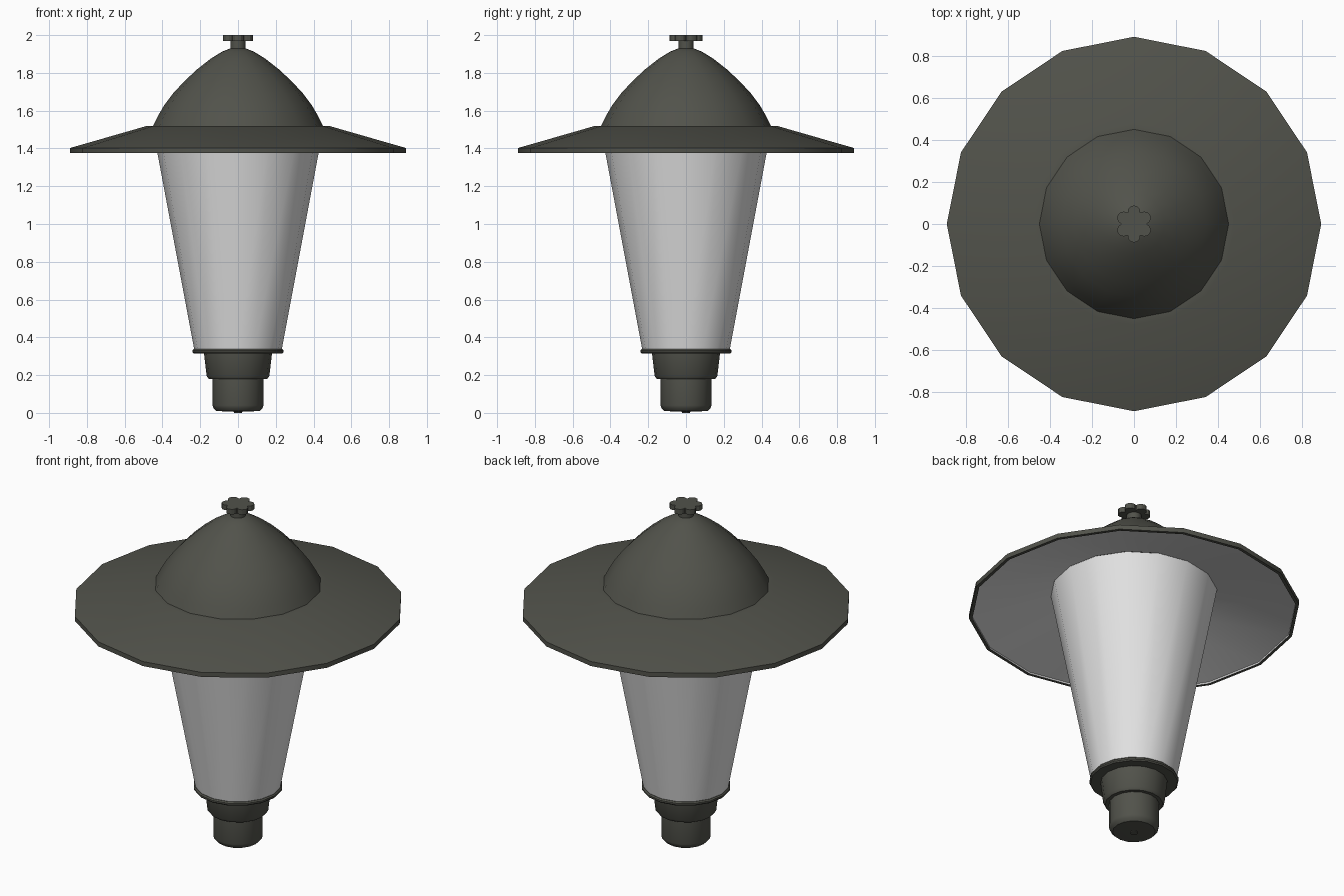
import bpy, bmesh, math

if "Cube" in bpy.data.objects:
    bpy.data.objects.remove(bpy.data.objects["Cube"])

SIDES = 16


def material(name, rgb):
    m = bpy.data.materials.new(name)
    m.diffuse_color = (*rgb, 1)
    m.use_nodes = True
    m.node_tree.nodes["Principled BSDF"].inputs["Base Color"].default_value = m.diffuse_color
    return m


dark = material("dark_olive_metal", (0.083, 0.085, 0.070))
light = material("pale_glass", (0.76, 0.76, 0.76))


def finish(name, bm, mats):
    bmesh.ops.remove_doubles(bm, verts=bm.verts, dist=1e-5)
    bmesh.ops.recalc_face_normals(bm, faces=bm.faces)
    me = bpy.data.meshes.new(name)
    bm.to_mesh(me)
    bm.free()
    ob = bpy.data.objects.new(name, me)
    bpy.context.collection.objects.link(ob)
    for m in mats:
        me.materials.append(m)
    bpy.ops.object.select_all(action='DESELECT')
    ob.select_set(True)
    bpy.context.view_layer.objects.active = ob
    bpy.ops.object.shade_smooth_by_angle(angle=math.radians(32))
    return ob


def lathe(name, profile, mats, closed=False, light_from=None):
    """Revolve (radius, z) points; segments from light_from on use material 1."""
    bm = bmesh.new()
    rings = []
    for r, z in profile:
        if r == 0:
            rings.append([bm.verts.new((0, 0, z))] * SIDES)
        else:
            rings.append([bm.verts.new((r * math.cos(a), r * math.sin(a), z))
                          for a in (2 * math.pi * i / SIDES for i in range(SIDES))])
    n = len(rings)
    for k in range(n if closed else n - 1):
        a, b = rings[k], rings[(k + 1) % n]
        for i in range(SIDES):
            j = (i + 1) % SIDES
            f = bm.faces.new(list(dict.fromkeys((a[i], a[j], b[j], b[i]))))
            if light_from is not None and k >= light_from:
                f.material_index = 1
    return finish(name, bm, mats)


# post socket with stepped collar and the lip that holds the glass
lathe("base_socket", [(0, 0.005), (0.115, 0.01), (0.13, 0.025), (0.135, 0.04), (0.135, 0.18),
                      (0.155, 0.18), (0.166, 0.195), (0.18, 0.315), (0.235, 0.315),
                      (0.241, 0.322), (0.241, 0.331), (0.235, 0.338), (0, 0.338)], [dark])
lathe("base_plug", [(0, 0), (0.02, 0), (0.02, 0.02), (0, 0.02)], [dark])

# tapered glass
lathe("glass", [(0, 0.338), (0.232, 0.338), (0.448, 1.49), (0, 1.49)], [light])

# wide brim: dark on top and rim, pale reflector underneath
lathe("brim", [(0.44, 1.52), (0.48, 1.52), (0.89, 1.402), (0.89, 1.375), (0.872, 1.375),
               (0.872, 1.385), (0.44, 1.495)], [dark, light], light_from=4)

# domed cap
lathe("dome", [(0, 1.52), (0.45, 1.52), (0.425, 1.57), (0.39, 1.63), (0.345, 1.69),
               (0.285, 1.755), (0.215, 1.82), (0.145, 1.875), (0.085, 1.912),
               (0.04, 1.93), (0, 1.932)], [dark])

# finial stem
lathe("finial_stem", [(0, 1.92), (0.04, 1.92), (0.04, 1.975), (0, 1.975)], [dark])

# six-lobed finial knob
bm = bmesh.new()
ring = []
for k in range(6):
    c = math.radians(30 + 60 * k)
    for s in range(-3, 4):
        a = c + math.radians(s * 32)
        ring.append(bm.verts.new((0.058 * math.cos(c) + 0.03 * math.cos(a),
                                  0.058 * math.sin(c) + 0.03 * math.sin(a), 1.97)))
face = bm.faces.new(ring)
ext = bmesh.ops.extrude_face_region(bm, geom=[face], use_keep_orig=True)
bmesh.ops.translate(bm, vec=(0, 0, 0.03),
                    verts=[v for v in ext["geom"] if isinstance(v, bmesh.types.BMVert)])
finish("finial_knob", bm, [dark])
